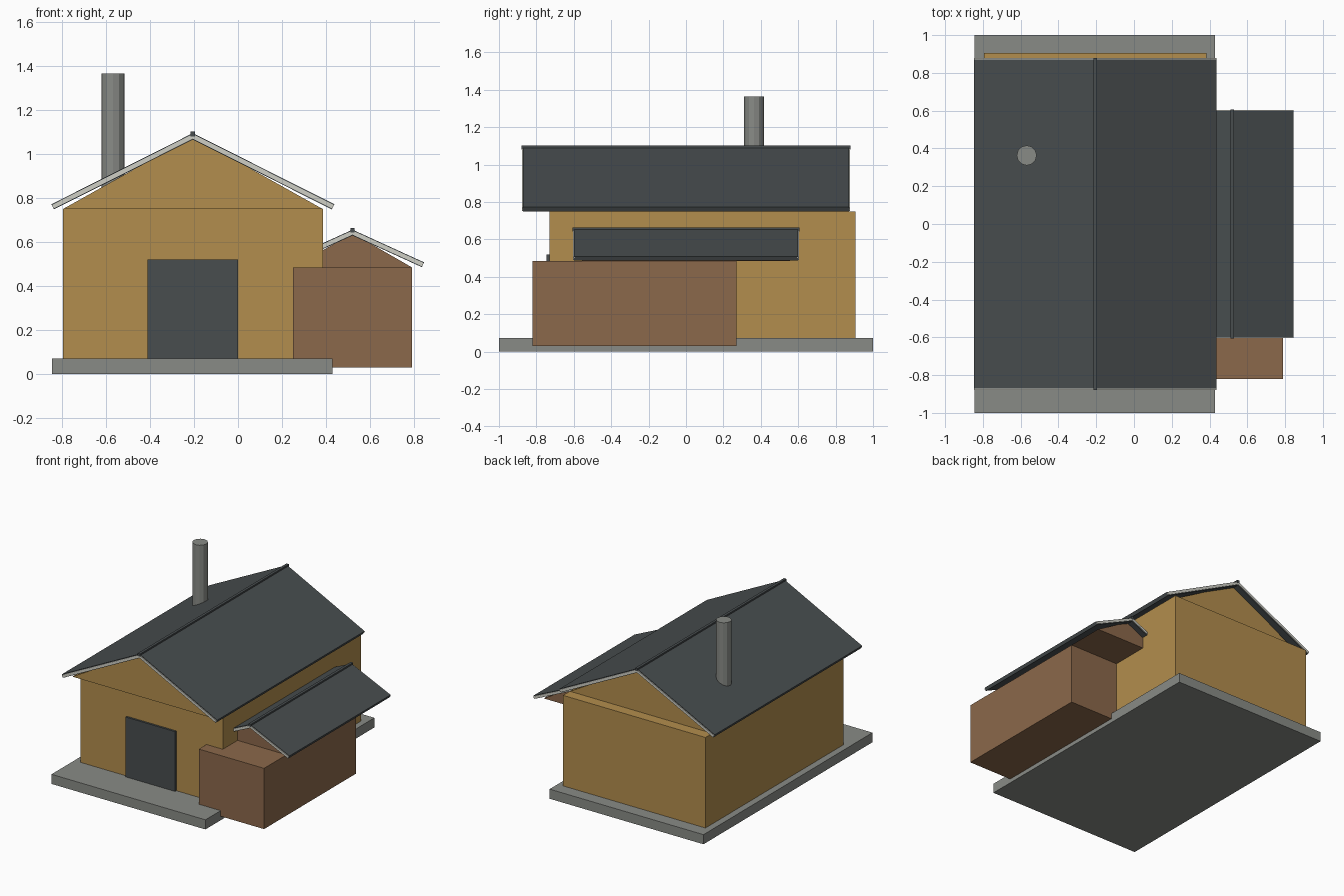
import bpy, math
from mathutils import Vector

if "Cube" in bpy.data.objects:
    bpy.data.objects.remove(bpy.data.objects["Cube"])


def mat(name, rgb):
    m = bpy.data.materials.new(name)
    m.diffuse_color = (*rgb, 1)
    m.use_nodes = True
    m.node_tree.nodes["Principled BSDF"].inputs["Base Color"].default_value = m.diffuse_color
    return m


OCHRE = mat("ochre_wall", (0.45, 0.27, 0.075))
BROWN = mat("brown_wall", (0.26, 0.14, 0.07))
DARK = mat("dark_slate", (0.065, 0.075, 0.078))
LIGHT = mat("light_trim", (0.62, 0.62, 0.56))
STONE = mat("stone", (0.25, 0.26, 0.24))


def extrude(name, profile, y0, y1, material):
    """Solid from an (x, z) profile extruded along y."""
    n = len(profile)
    verts = [(x, y, z) for y in (y0, y1) for x, z in profile]
    faces = [tuple(range(n)), tuple(range(2 * n - 1, n - 1, -1))]
    faces += [(i, i + n, (i + 1) % n + n, (i + 1) % n) for i in range(n)]
    me = bpy.data.meshes.new(name)
    me.from_pydata(verts, [], faces)
    me.materials.append(material)
    ob = bpy.data.objects.new(name, me)
    bpy.context.collection.objects.link(ob)
    return ob


def box(name, x0, x1, y0, y1, z0, z1, material):
    return extrude(name, [(x0, z0), (x1, z0), (x1, z1), (x0, z1)], y0, y1, material)


def slope(name, ridge, eave, half, y0, y1, material):
    """Sloping board of thickness 2*half from ridge to eave."""
    a, b = Vector(ridge), Vector(eave)
    d = (b - a).normalized()
    n = Vector((-d.y, d.x)) * half
    pts = [a - n, b - n, b + n, a + n]
    if d.x < 0:
        pts.reverse()
    return extrude(name, [tuple(p) for p in pts], y0, y1, material)


def gable_roof(name, cx, half_w, z_eave, z_ridge, length, half_t):
    for side, s in (("left", -1), ("right", 1)):
        ridge, eave = (cx, z_ridge), (cx + s * half_w, z_eave)
        slope(f"{name}_{side}_slope", ridge, eave, half_t, -length, length, DARK)
        # pale boards along both gable ends
        for end, e in (("front", -1), ("back", 1)):
            ya, yb = sorted((e * (length - 0.004), e * (length + 0.006)))
            slope(f"{name}_{side}_{end}_trim", ridge, eave, half_t * 0.7, ya, yb, LIGHT)
    box(f"{name}_ridge_cap", cx - 0.01, cx + 0.01, -length - 0.008, length + 0.008,
        z_ridge, z_ridge + half_t + 0.008, DARK)


# foundation
box("foundation", -0.845, 0.43, -1, 1, 0, 0.072, STONE)

# main building
box("main_walls", -0.795, 0.385, -0.73, 0.905, 0.07, 0.75, OCHRE)
extrude("main_gable", [(-0.795, 0.75), (0.385, 0.75), (-0.205, 1.08)], -0.825, 0.825, OCHRE)
gable_roof("main_roof", -0.205, 0.637, 0.76, 1.08, 0.872, 0.013)
box("door", -0.41, 0.0, -0.745, -0.72, 0.07, 0.52, DARK)

# side annex
box("annex_walls", 0.25, 0.79, -0.82, 0.27, 0.03, 0.485, BROWN)
extrude("annex_gable", [(0.25, 0.485), (0.79, 0.485), (0.52, 0.64)], -0.555, 0.555, BROWN)
gable_roof("annex_roof", 0.52, 0.32, 0.497, 0.643, 0.598, 0.012)

# chimney
bpy.ops.mesh.primitive_cylinder_add(vertices=12, radius=0.053, depth=0.62,
                                    location=(-0.568, 0.363, 1.055))
chimney = bpy.context.object
chimney.name = "chimney"
chimney.data.materials.append(STONE)
